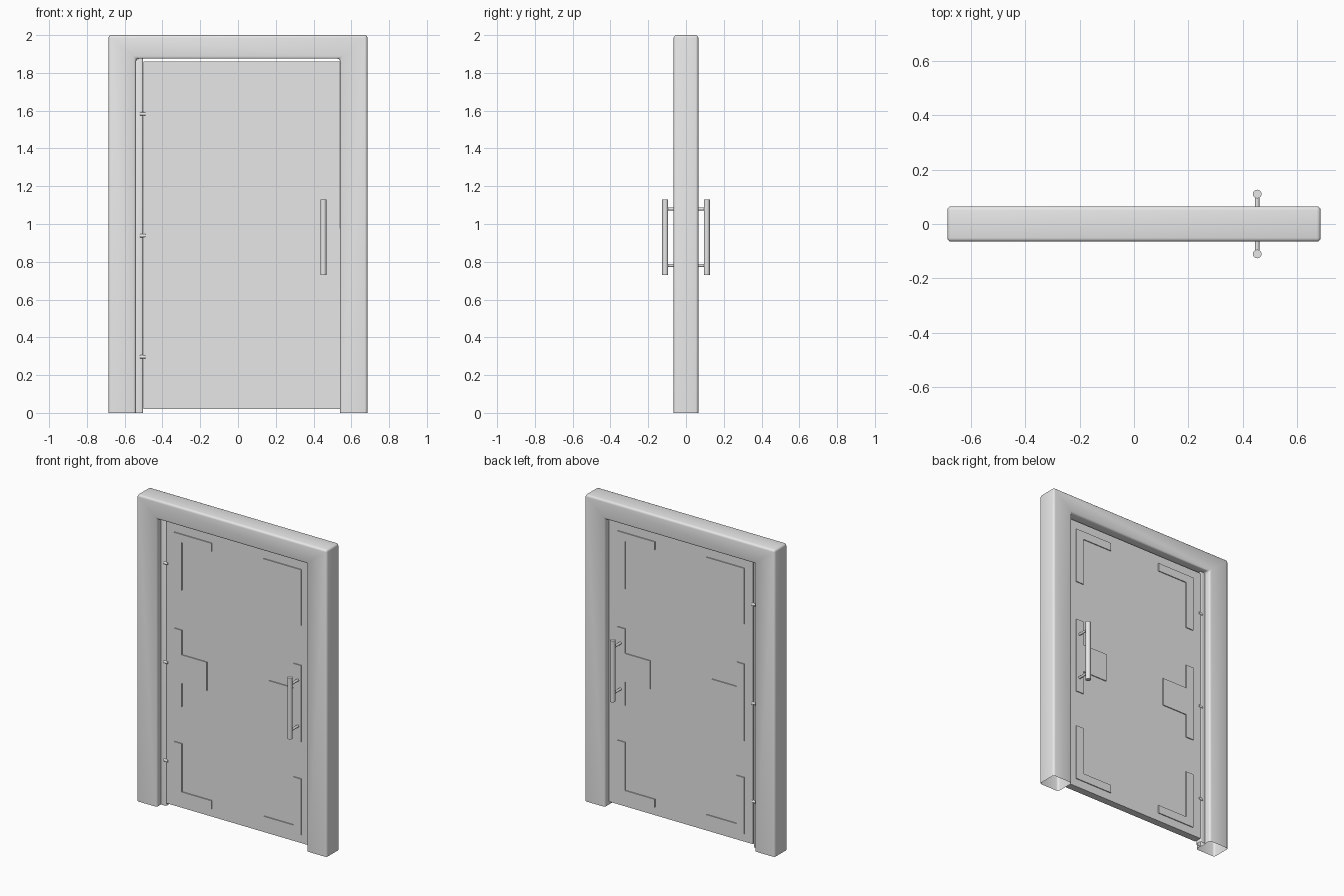
import bpy
import bmesh
from math import radians
from mathutils import Matrix, Vector

cube = bpy.data.objects.get("Cube")
if cube:
    bpy.data.objects.remove(cube, do_unlink=True)

grey = bpy.data.materials.new("light_grey")
grey.use_nodes = True
grey.diffuse_color = (0.8, 0.8, 0.8, 1)
grey.node_tree.nodes["Principled BSDF"].inputs["Base Color"].default_value = (0.8, 0.8, 0.8, 1)


def finish(bm, name, smooth=True):
    mesh = bpy.data.meshes.new(name)
    bm.to_mesh(mesh)
    bm.free()
    mesh.materials.append(grey)
    ob = bpy.data.objects.new(name, mesh)
    bpy.context.collection.objects.link(ob)
    if smooth:
        bpy.ops.object.select_all(action='DESELECT')
        ob.select_set(True)
        bpy.context.view_layer.objects.active = ob
        bpy.ops.object.shade_smooth_by_angle(angle=radians(40))
    return ob


def slab(name, outline, half, bevel=0, open_bottom=False):
    """Extrude an x-z outline through y from -half to half."""
    bm = bmesh.new()
    face = bm.faces.new([bm.verts.new((x, -half, z)) for x, z in outline])
    new = bmesh.ops.extrude_face_region(bm, geom=[face])["geom"]
    for v in new:
        if isinstance(v, bmesh.types.BMVert):
            v.co.y = half
    bmesh.ops.recalc_face_normals(bm, faces=bm.faces[:])
    if open_bottom:
        under = [f for f in bm.faces if all(v.co.z < 0.001 for v in f.verts)]
        bmesh.ops.delete(bm, geom=under, context='FACES_ONLY')
    if bevel:
        edges = [e for e in bm.edges if e.is_manifold]
        bmesh.ops.bevel(bm, geom=edges, offset=bevel, segments=3,
                        profile=0.5, affect='EDGES')
    return finish(bm, name, smooth=bevel > 0)


def rod(bm, start, end, radius):
    a, b = Vector(start), Vector(end)
    turn = (b - a).to_track_quat('Z', 'Y').to_matrix().to_4x4()
    bmesh.ops.create_cone(bm, cap_ends=True, segments=16, radius1=radius,
                          radius2=radius, depth=(b - a).length,
                          matrix=Matrix.Translation((a + b) / 2) @ turn)


def box(x0, x1, z0, z1):
    return [(x0, z0), (x1, z0), (x1, z1), (x0, z1)]


# Door frame and the hinge post beside it, hollow underneath
slab("door_frame", [(-0.685, 0), (-0.54, 0), (-0.54, 1.875), (0.54, 1.875),
                    (0.54, 0), (0.685, 0), (0.685, 2), (-0.685, 2)],
     0.065, 0.014, True)
slab("hinge_post", box(-0.545, -0.503, 0, 1.88), 0.022, 0.008, True)

# Door leaf
DOOR = 0.024
slab("door_panel", box(-0.5, 0.54, 0.02, 1.86), DOOR)

# Raised plates on both faces, mirrored about the door's centre line
MID = 0.0175
OUT, ARM, END, TAB = 0.4575, 0.4025, 0.1875, 0.2225
plates = {
    "upper_corner_plate": [(OUT, 1.44), (OUT, 1.805), (END, 1.805),
                           (END, 1.752), (ARM, 1.752), (ARM, 1.44)],
    "lower_corner_plate": [(OUT, 0.44), (OUT, 0.073), (END, 0.073),
                           (END, 0.126), (ARM, 0.126), (ARM, 0.44)],
    "middle_plate": [(OUT, 0.68), (OUT, 1.18), (ARM, 1.18), (ARM, 1.02),
                     (TAB, 1.02), (TAB, 0.835), (ARM, 0.835), (ARM, 0.68)],
}
for side, sign in (("left", 1), ("right", -1)):
    for name, outline in plates.items():
        slab(f"{side}_{name}", [(MID + sign * x, z) for x, z in outline], DOOR + 0.006)

# Hinge pins between the post and the door
bm = bmesh.new()
for z in (0.297, 0.938, 1.583):
    for y in (-0.02, 0.02):
        rod(bm, (-0.518, y, z), (-0.49, y, z), 0.009)
finish(bm, "hinge_pins")

# Pull handles, front and back
for name, s in (("front_handle", -1), ("back_handle", 1)):
    bm = bmesh.new()
    rod(bm, (0.452, s * 0.11, 0.73), (0.452, s * 0.11, 1.13), 0.016)
    for z in (0.78, 1.08):
        rod(bm, (0.452, s * 0.02, z), (0.452, s * 0.11, z), 0.008)
    finish(bm, name)
